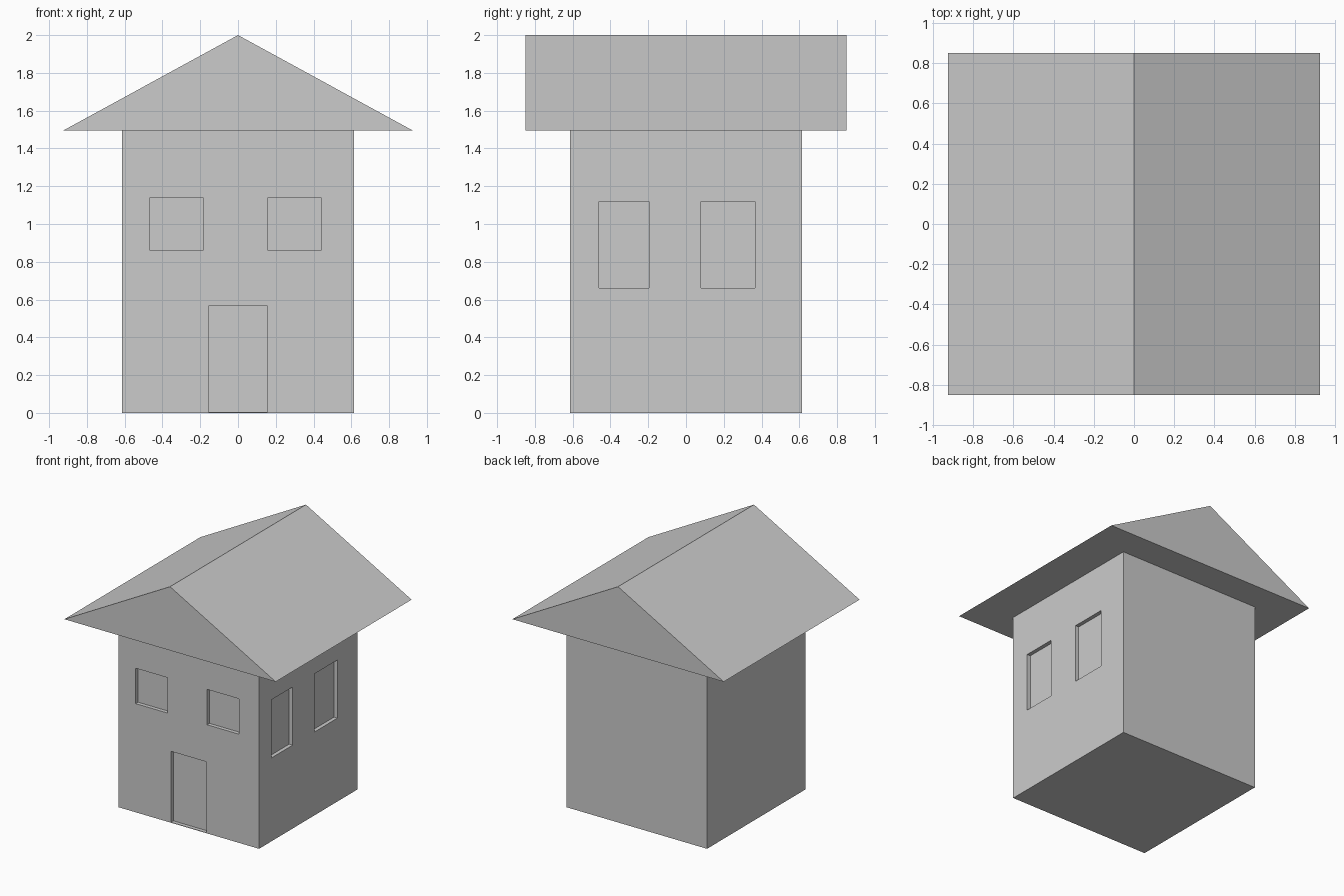
import bpy, bmesh

if "Cube" in bpy.data.objects:
    bpy.data.objects.remove(bpy.data.objects["Cube"])

W = 0.615      # half width of the walls
DEPTH = 0.03   # depth of window and door recesses


def mesh_object(name, bm):
    bmesh.ops.recalc_face_normals(bm, faces=bm.faces)
    mesh = bpy.data.meshes.new(name)
    bm.to_mesh(mesh)
    bm.free()
    obj = bpy.data.objects.new(name, mesh)
    bpy.context.collection.objects.link(obj)
    return obj


def add_box(bm, lo, hi):
    verts = bmesh.ops.create_cube(bm, size=1)["verts"]
    for v in verts:
        for i in range(3):
            v.co[i] = hi[i] if v.co[i] > 0 else lo[i]


# Walls
bm = bmesh.new()
add_box(bm, (-W, -W, 0), (W, W, 1.495))
walls = mesh_object("walls", bm)

# Recess cutter: front windows, door, right-side windows
bm = bmesh.new()
for x0, x1, z0, z1 in ((-0.465, -0.185, 0.86, 1.14),
                       (0.16, 0.44, 0.86, 1.14),
                       (-0.157, 0.155, 0.004, 0.565)):
    add_box(bm, (x0, -W - 0.1, z0), (x1, -W + DEPTH, z1))
for y0, y1 in ((-0.46, -0.195), (0.08, 0.365)):
    add_box(bm, (W - DEPTH, y0, 0.66), (W + 0.1, y1, 1.12))
cutter = mesh_object("recess_cutter", bm)
cutter.hide_render = True
cutter.hide_set(True)
cut = walls.modifiers.new("recesses", "BOOLEAN")
cut.operation = "DIFFERENCE"
cut.solver = "EXACT"
cut.object = cutter

# Gabled roof: triangular profile extruded along y
bm = bmesh.new()
profile = [bm.verts.new((x, -0.85, z))
           for x, z in ((-0.925, 1.495), (0.925, 1.495), (0, 2.0))]
face = bm.faces.new(profile)
ext = bmesh.ops.extrude_face_region(bm, geom=[face], use_keep_orig=True)
for v in ext["geom"]:
    if isinstance(v, bmesh.types.BMVert):
        v.co.y = 0.85
mesh_object("roof", bm)
